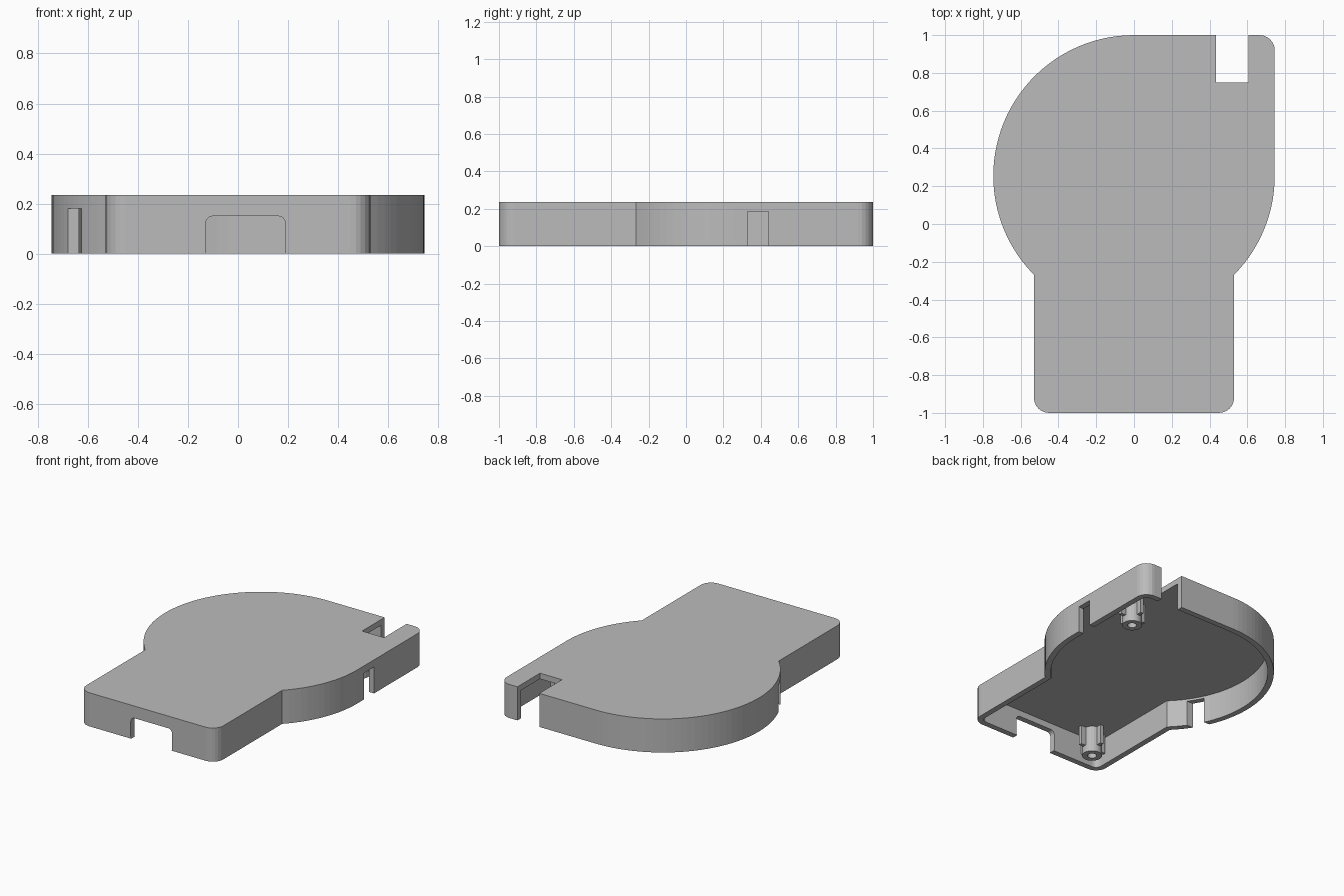
import bpy
import bmesh
from math import acos, cos, sin, pi

cube = bpy.data.objects.get("Cube")
if cube:
    bpy.data.objects.remove(cube, do_unlink=True)

# Main dimensions
HEIGHT, PLATE, WALL = 0.235, 0.04, 0.04
RADIUS, CENTRE_Y, HALF_STEM = 0.745, 0.255, 0.53
CORNER = 0.08

grey = bpy.data.materials.new("plain_grey")
grey.use_nodes = True
grey.diffuse_color = (0.5, 0.5, 0.5, 1)
grey.node_tree.nodes["Principled BSDF"].inputs["Base Color"].default_value = grey.diffuse_color


def arc(cx, cy, r, start, end, steps):
    angles = [start + (end - start) * i / steps for i in range(steps + 1)]
    return [(cx + r * cos(a), cy + r * sin(a)) for a in angles]


def rounded_rect(x0, x1, y0, y1, r):
    corners = [(x0 + r, y0 + r), (x1 - r, y0 + r), (x1 - r, y1 - r), (x0 + r, y1 - r)]
    points = []
    for i, (x, y) in enumerate(corners):
        points += arc(x, y, r, pi + i * pi / 2, pi + (i + 1) * pi / 2, 6)
    return points


def prism(name, outline, low, high, axis="z"):
    """Extrude an outline along z, or an xz outline along y."""
    bm = bmesh.new()
    place = (lambda a, b: (a, b, low)) if axis == "z" else (lambda a, b: (a, low, b))
    face = bm.faces.new([bm.verts.new(place(a, b)) for a, b in outline])
    moved = bmesh.ops.extrude_face_region(bm, geom=[face])["geom"]
    offset = (0, 0, high - low) if axis == "z" else (0, high - low, 0)
    bmesh.ops.translate(bm, vec=offset, verts=[v for v in moved if isinstance(v, bmesh.types.BMVert)])
    bmesh.ops.recalc_face_normals(bm, faces=bm.faces)
    mesh = bpy.data.meshes.new(name)
    bm.to_mesh(mesh)
    bm.free()
    mesh.materials.append(grey)
    obj = bpy.data.objects.new(name, mesh)
    bpy.context.collection.objects.link(obj)
    return obj


def box(name, x0, x1, y0, y1, z0, z1):
    return prism(name, [(x0, y0), (x1, y0), (x1, y1), (x0, y1)], z0, z1)


def cut(target, cutter):
    cutter.hide_render = True
    mod = target.modifiers.new("cut", "BOOLEAN")
    mod.operation, mod.solver, mod.object = "DIFFERENCE", "EXACT", cutter
    bpy.context.view_layer.objects.active = target
    bpy.ops.object.modifier_apply(modifier=mod.name)
    bpy.data.objects.remove(cutter, do_unlink=True)


def case_outline(inset):
    """Round body with one squared corner and a straight stem."""
    r, w, c = RADIUS - inset, HALF_STEM - inset, CORNER - inset
    front, meet = -1 + inset, acos(w / r)
    points = arc(-w + c, front + c, c, pi, 1.5 * pi, 6)
    points += arc(w - c, front + c, c, 1.5 * pi, 2 * pi, 6)
    points += arc(0, CENTRE_Y, r, -meet, 0, 14)
    points += arc(r - c, CENTRE_Y + r - c, c, 0, pi / 2, 6)
    points += arc(0, CENTRE_Y, r, pi / 2, pi + meet, 40)
    return points


# Open-bottomed shell
shell = prism("case_shell", case_outline(0), 0, HEIGHT)
cut(shell, prism("cavity", case_outline(WALL), -0.1, HEIGHT - PLATE))

# Rear notch, front port and two side slots
cut(shell, box("rear_notch", 0.435, 0.605, 0.75, 1.1, -0.1, 0.4))
cut(shell, prism("front_port", rounded_rect(-0.13, 0.19, -0.015, 0.15, 0.03), -1.1, -0.9, "y"))
cut(shell, box("left_slot", 0.65, 0.8, 0.33, 0.44, -0.1, 0.185))
cut(shell, box("right_slot", -0.8, -0.55, -0.15, -0.05, -0.1, 0.18))

# Hollow screw posts with four ribs each
for label, x, y in (("front", -0.37, -0.865), ("rear", 0.52, 0.60)):
    top = HEIGHT - PLATE + 0.01
    post = prism(label + "_screw_post", arc(x, y, 0.065, 0, 2 * pi * 23 / 24, 23), 0.01, top)
    cut(post, prism("hole", arc(x, y, 0.03, 0, 2 * pi * 15 / 16, 15), -0.1, top - 0.02))
    for i in range(4):
        dx, dy = round(cos(i * pi / 2)), round(sin(i * pi / 2))
        cx, cy = x + dx * 0.075, y + dy * 0.075
        hx, hy = (0.025, 0.012) if dx else (0.012, 0.025)
        box(f"{label}_post_rib_{i + 1}", cx - hx, cx + hx, cy - hy, cy + hy, 0.06, top)
